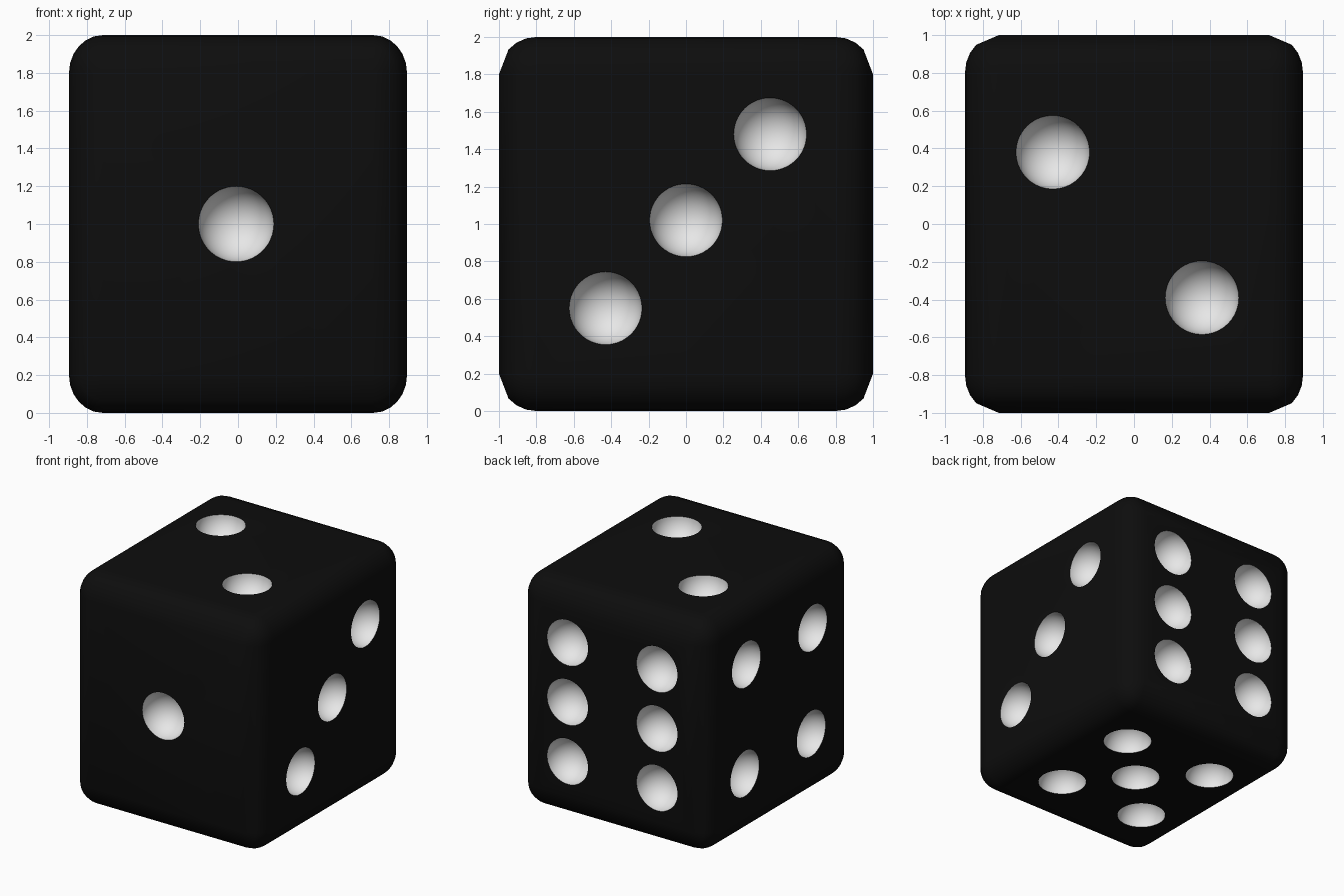
import bpy, bmesh
from math import sin, cos, radians
from mathutils import Matrix, Vector

cube = bpy.data.objects.get("Cube")
if cube:
    bpy.data.objects.remove(cube)

HALF = Vector((0.895, 1.0, 1.0))   # half size of the block
ROUND = 0.2                        # edge rounding, as a share of the half size


def material(name, rgb):
    m = bpy.data.materials.new(name)
    m.use_nodes = True
    m.diffuse_color = (*rgb, 1)
    m.node_tree.nodes["Principled BSDF"].inputs["Base Color"].default_value = (*rgb, 1)
    return m


black = material("black", (0.004, 0.004, 0.004))
white = material("white", (0.8, 0.8, 0.8))


def make_object(name, bm):
    mesh = bpy.data.meshes.new(name)
    bm.to_mesh(mesh)
    bm.free()
    mesh.materials.append(black)
    mesh.materials.append(white)
    obj = bpy.data.objects.new(name, mesh)
    bpy.context.collection.objects.link(obj)
    return obj


# Body: rounded rectangles lofted from front to back, flat chamfer at both ends
def ring(bm, y, r, steps=6):
    core = 1 - ROUND
    verts = []
    for corner, (sx, sz) in enumerate([(1, 1), (-1, 1), (-1, -1), (1, -1)]):
        for i in range(steps + 1):
            a = radians(90 * (corner + i / steps))
            verts.append(bm.verts.new(((sx * core + r * cos(a)) * HALF.x, y * HALF.y,
                                       (sz * core + r * sin(a)) * HALF.z + 1)))
    return verts


bm = bmesh.new()
angles = [0, 42, 58, 74, 90]
stations = [(1 - ROUND + ROUND * cos(radians(a)), ROUND * sin(radians(a))) for a in angles]
profile = [(-y, r) for y, r in stations] + [(y, r) for y, r in reversed(stations)]
rings = [ring(bm, y, r) for y, r in profile]
for a, b in zip(rings, rings[1:]):
    for i in range(len(a)):
        j = (i + 1) % len(a)
        bm.faces.new((a[i], a[j], b[j], b[i]))
bm.faces.new(rings[0])
bm.faces.new(rings[-1])
bmesh.ops.remove_doubles(bm, verts=bm.verts, dist=0.0005)
bmesh.ops.recalc_face_normals(bm, faces=bm.faces)
die = make_object("die_body", bm)

# Pips: (axis, side) of each face, with pip centres on the two other axes
pips = {
    (1, -1): [(-0.01, 0)],
    (2, 1): [(-0.43, 0.38), (0.36, -0.39)],
    (0, 1): [(0.45, 0.48), (0, 0.02), (-0.43, -0.45)],
    (0, -1): [(0.46, 0.48), (-0.44, 0.45), (-0.42, -0.45), (0.48, -0.45)],
    (2, -1): [(0.43, 0.43), (0.41, -0.42), (0, 0.02), (-0.44, 0.43), (-0.43, -0.42)],
    (1, 1): [(x, z) for x in (0.425, -0.425) for z in (0.52, 0.01, -0.5)],
}
bm = bmesh.new()
for (axis, side), spots in pips.items():
    radius = 0.2 if (axis, side) == (1, -1) else 0.195
    for u, v in spots:
        centre = [u, v]
        centre.insert(axis, side * (HALF[axis] + 0.002))
        place = Matrix.Translation(Vector(centre) + Vector((0, 0, 1)))
        bmesh.ops.create_icosphere(bm, subdivisions=4, radius=radius, matrix=place)
for f in bm.faces:
    f.material_index = 1
cutter = make_object("pip_cutter", bm)
cutter.hide_render = True

# Carve the pips into the body
cut = die.modifiers.new("pips", "BOOLEAN")
cut.operation = "DIFFERENCE"
cut.solver = "EXACT"
cut.object = cutter
bpy.context.view_layer.objects.active = die
bpy.ops.object.select_all(action="DESELECT")
die.select_set(True)
bpy.ops.object.modifier_apply(modifier=cut.name)
bpy.data.objects.remove(cutter)
bpy.ops.object.shade_smooth_by_angle(angle=radians(50))
